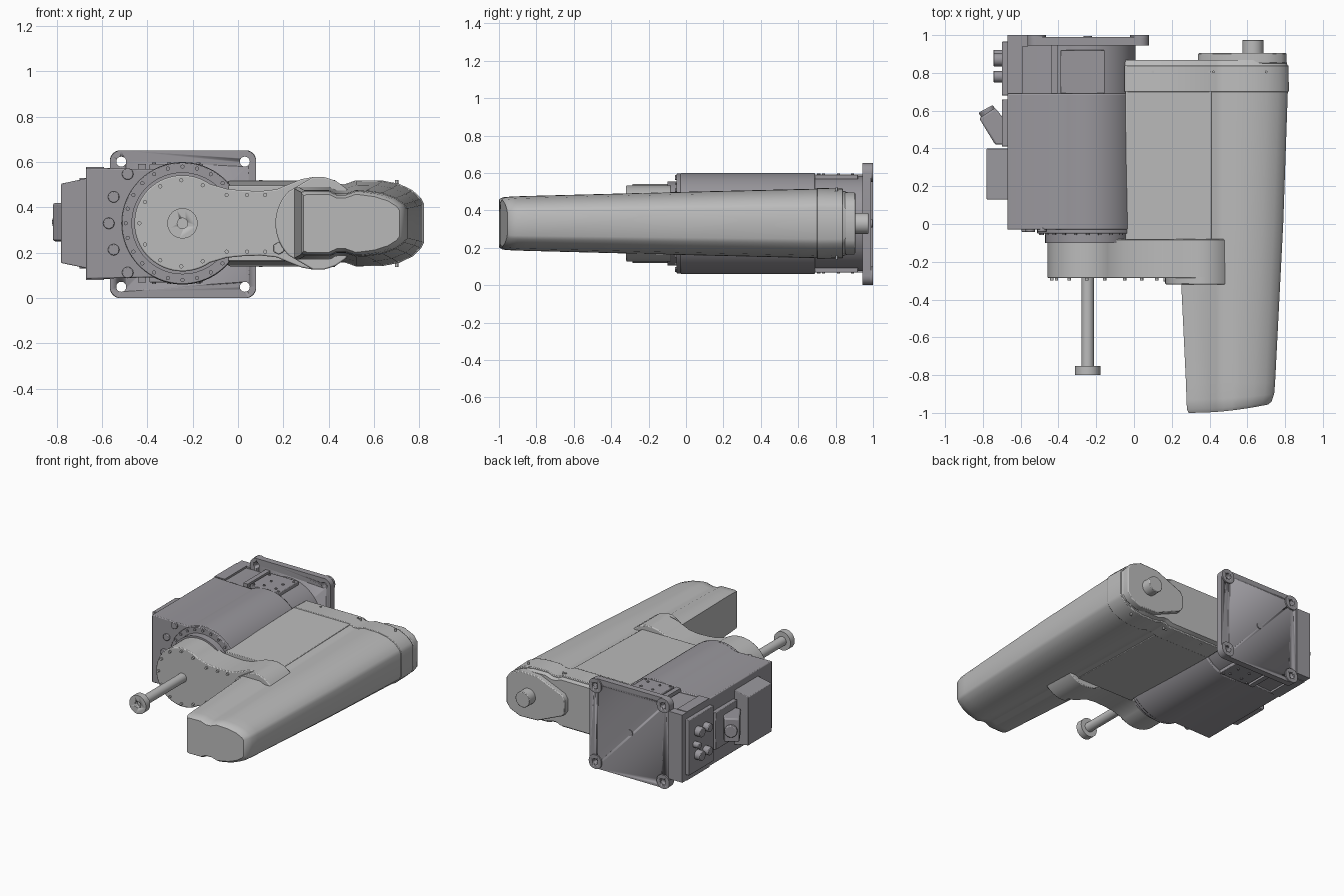
import bpy, bmesh, math
from mathutils import Vector

cube = bpy.data.objects.get("Cube")
if cube:
    bpy.data.objects.remove(cube)

ZC = 0.33            # height of the arm's centre plane
HUB = (-0.245, ZC)   # main joint axis in x, z


def material(name, rgb):
    m = bpy.data.materials.new(name)
    m.use_nodes = True
    m.diffuse_color = (*rgb, 1)
    m.node_tree.nodes["Principled BSDF"].inputs["Base Color"].default_value = (*rgb, 1)
    return m


LIGHT = material("light grey", (0.5, 0.5, 0.5))
DARK = material("purple grey", (0.32, 0.31, 0.335))


def finish(name, bm, mat, bevel=0):
    bmesh.ops.recalc_face_normals(bm, faces=bm.faces)
    me = bpy.data.meshes.new(name)
    bm.to_mesh(me)
    bm.free()
    me.materials.append(mat)
    ob = bpy.data.objects.new(name, me)
    bpy.context.collection.objects.link(ob)
    bpy.ops.object.select_all(action='DESELECT')
    ob.select_set(True)
    bpy.context.view_layer.objects.active = ob
    bpy.ops.object.shade_smooth_by_angle(angle=math.radians(35))
    if bevel:
        mod = ob.modifiers.new("bevel", 'BEVEL')
        mod.width, mod.segments = bevel, 2
        mod.limit_method, mod.angle_limit = 'ANGLE', math.radians(40)
    return ob


def loft(name, rings, mat, bevel=0):
    bm = bmesh.new()
    loops = [[bm.verts.new(p) for p in r] for r in rings]
    n = len(loops[0])
    for a, b in zip(loops, loops[1:]):
        for i in range(n):
            j = (i + 1) % n
            bm.faces.new((a[i], a[j], b[j], b[i]))
    bm.faces.new(loops[0])
    bm.faces.new(loops[-1])
    return finish(name, bm, mat, bevel)


def extrude(name, profile, y0, y1, mat, bevel=0):
    return loft(name, [[(x, y, z) for x, z in profile] for y in (y0, y1)], mat, bevel)


def box(name, x, y, z, mat, bevel=0):
    prof = [(x[0], z[0]), (x[1], z[0]), (x[1], z[1]), (x[0], z[1])]
    return extrude(name, prof, *y, mat, bevel)


def rod(name, a, b, r, mat, bevel=0, sides=32):
    a, b = Vector(a), Vector(b)
    bm = bmesh.new()
    bmesh.ops.create_cone(bm, cap_ends=True, segments=sides, radius1=r, radius2=r,
                          depth=(b - a).length)
    rot = (b - a).to_track_quat('Z', 'Y').to_matrix()
    for v in bm.verts:
        v.co = rot @ v.co + (a + b) / 2
    return finish(name, bm, mat, bevel)


def arc(c, r, a0, a1, n=24):
    steps = [math.radians(a0 + (a1 - a0) * i / n) for i in range(n + 1)]
    return [(c[0] + r * math.cos(t), c[1] + r * math.sin(t)) for t in steps]


def mirrored(upper):
    """Close an upper outline (x, height) about the centre plane."""
    return [(x, ZC + h) for x, h in upper] + [(x, ZC - h) for x, h in reversed(upper) if h > 1e-4]


def rounded(x0, x1, z0, z1, r):
    out = []
    for cx, cz, a in ((x1 - r, z1 - r, 0), (x0 + r, z1 - r, 90),
                      (x0 + r, z0 + r, 180), (x1 - r, z0 + r, 270)):
        out += arc((cx, cz), r, a, a + 90, 6)
    return out


def cut(ob, cutter):
    cutter.hide_render = True
    cutter.hide_set(True)
    mod = ob.modifiers.new("cut", 'BOOLEAN')
    mod.operation, mod.object, mod.solver = 'DIFFERENCE', cutter, 'EXACT'


# Mounting plate with four through holes and raised corner pads
plate = extrude("mounting_plate", rounded(-0.565, 0.08, 0, 0.652, 0.05), 0.945, 0.99, DARK)
for i, (hx, hz) in enumerate((x, z) for x in (-0.515, 0.03) for z in (0.05, 0.602)):
    pad = extrude(f"corner_pad_{i}", rounded(hx - 0.05, hx + 0.05, hz - 0.05, hz + 0.05, 0.045),
                  0.985, 1.0, DARK)
    hole = rod(f"hole_cutter_{i}", (hx, 0.9, hz), (hx, 1.1, hz), 0.022, DARK)
    cut(plate, hole)
    cut(pad, hole)
rod("plate_centre_plug", (-0.245, 0.98, ZC), (-0.245, 0.996, ZC), 0.022, DARK)
box("plate_lower_edge", (-0.45, -0.05), (0.95, 0.985), (0.0, 0.02), DARK)

# Base housing: flat-sided on one side, round on the other, with a stepped rear
def housing(r, side):
    return [(-0.67, ZC - side), (-0.67, ZC + side)] + arc(HUB, r, 118, -118, 48)


extrude("base_housing", housing(0.27, 0.245), -0.03, 0.69, DARK, 0.006)
extrude("base_housing_rear", housing(0.254, 0.237), 0.68, 0.95, DARK)
box("housing_back_wall", (-0.67, -0.56), (0.94, 1.0), (0.085, 0.575), DARK)
for s, label in ((1, "top"), (-1, "bottom")):
    z0, z1 = ZC + s * 0.235, ZC + s * 0.262
    box(f"{label}_service_plate", (-0.39, -0.155), (0.69, 0.92), (min(z0, z1), max(z0, z1)), DARK, 0.004)
    box(f"{label}_housing_rib", (-0.44, -0.405), (0.69, 0.945), (min(z0, z1), max(z0, z1)), DARK)
    box(f"{label}_side_rail", (-0.67, -0.59), (0.69, 0.945), sorted((z0, z1 - s * 0.013)), DARK)
    for i, (bx, by) in enumerate(((-0.37, 0.71), (-0.37, 0.89), (-0.175, 0.71), (-0.175, 0.89),
                                  (-0.305, 0.735), (-0.305, 0.815), (-0.21, 0.735), (-0.21, 0.815))):
        rod(f"{label}_plate_screw_{i}", (bx, by, z0), (bx, by, ZC + s * 0.268), 0.009, DARK, sides=12)

# Joint flange with a ring of bolts
rod("joint_flange", (-0.245, -0.05, ZC), (-0.245, 0, ZC), 0.268, DARK, 0.004, 64)
rod("joint_neck", (-0.245, -0.1, ZC), (-0.245, -0.04, ZC), 0.225, DARK, 0, 64)
for i, (bx, bz) in enumerate(arc(HUB, 0.25, 0, 345, 23)):
    rod(f"flange_bolt_{i}", (bx, -0.058, bz), (bx, -0.04, bz), 0.009, DARK, sides=12)
for i, (bx, bz) in enumerate(arc(HUB, 0.325, 138, 222, 4)):
    rod(f"housing_bolt_{i}", (bx, -0.042, bz), (bx, -0.02, bz), 0.025, DARK, 0.004, 20)

# Side electronics box, angled connector and socket panel
side_box = mirrored([(-0.66, 0.2), (-0.78, 0.175)])
extrude("side_box", side_box, 0.13, 0.4, DARK, 0.004)
box("socket_panel", (-0.7, -0.66), (0.68, 0.965), (0.13, 0.53), DARK, 0.004)
for i, (sy, sz, r) in enumerate(((0.87, 0.42, 0.035), (0.78, 0.42, 0.03), (0.87, 0.25, 0.035),
                                 (0.78, 0.25, 0.03), (0.9, 0.335, 0.022))):
    rod(f"socket_{i}", (-0.69, sy, sz), (-0.745, sy, sz), r, DARK, 0.005, 20)
box("connector_base", (-0.7, -0.66), (0.41, 0.66), (0.2, 0.47), DARK, 0.004)
hood = [(-0.66, 0.42), (-0.735, 0.42), (-0.82, 0.56), (-0.735, 0.615), (-0.66, 0.52)]
loft("connector_hood", [[(x, y, z) for x, y in hood] for z in (0.25, 0.42)], DARK, 0.01)
rod("connector_gland", (-0.755, 0.555, 0.335), (-0.785, 0.61, 0.335), 0.043, DARK, 0.006, 24)

# Link arm: large hub, narrow waist, flared end cradling the forearm
waist = [(-0.05, 0.152), (0.02, 0.145), (0.1, 0.142), (0.17, 0.15)]
flare = [(0.23, 0.175), (0.28, 0.195), (0.33, 0.204), (0.38, 0.204), (0.43, 0.188),
         (0.47, 0.16), (0.49, 0.14)]
hub = [(x, z - ZC) for x, z in arc(HUB, 0.212, 180, 55, 24)]
extrude("link_arm", mirrored(hub + waist + flare), -0.287, -0.08, LIGHT, 0.006)
end_arc = [(x, z - ZC) for x, z in arc((0.365, ZC), 0.2, 180, 135, 10)]
extrude("link_end_cap", mirrored(end_arc + flare[2:]), -0.32, -0.09, LIGHT, 0.006)
bolts = arc(HUB, 0.19, 62, 298, 8)
bolts += [(x, ZC + s * 0.125) for x in (-0.05, 0.04, 0.12) for s in (1, -1)]
for i, (bx, bz) in enumerate(bolts):
    rod(f"link_bolt_{i}", (bx, -0.3, bz), (bx, -0.28, bz), 0.009, LIGHT, sides=12)
rod("link_plug", (0.18, -0.305, 0.22), (0.18, -0.28, 0.22), 0.028, LIGHT, 0.004, 6)

# Output shaft with a bored end disc
rod("output_shaft", (-0.245, -0.79, ZC), (-0.245, -0.28, ZC), 0.033, LIGHT)
disc = rod("shaft_end_disc", (-0.245, -0.8, ZC), (-0.245, -0.752, ZC), 0.067, LIGHT)
bore = rod("bore_cutter", (-0.245, -0.9, ZC), (-0.245, -0.77, ZC), 0.023, LIGHT)
cut(disc, bore)
cut(bpy.data.objects["output_shaft"], bore)


# Forearm: long tapering shell with a shallow groove and rounded outer side
def section(y, left, right, h, bow=0):
    upper = [(left, h * 0.95), (left + 0.015, h), (0.4, h), (0.435, h - 0.016), (0.475, h - 0.016),
             (0.52, h), (right - 0.18, h * 0.99), (right - 0.11, h * 0.92),
             (right - 0.05, h * 0.77), (right - 0.012, h * 0.58), (right, h * 0.45)]
    return [(x, y + bow * ((x - left) / (right - left)) ** 2, z) for x, z in mirrored(upper)]


loft("forearm", [section(0.72, 0.21, 0.815, 0.186), section(0.0, 0.235, 0.79, 0.169),
                 section(-0.84, 0.275, 0.747, 0.147), section(-0.93, 0.278, 0.742, 0.144, 0.03),
                 section(-0.98, 0.28, 0.728, 0.14, 0.04),
                 section(-1.0, 0.29, 0.712, 0.128, 0.045)], LIGHT)
loft("forearm_rear_shell", [section(0.84, -0.05, 0.818, 0.186), section(0.7, -0.05, 0.82, 0.19)],
     LIGHT, 0.004)
inner = [[(x, y, z) for x, z in mirrored([(-0.045, h), (0.41, h)])]
         for y, h in ((0.71, 0.186), (-0.085, 0.167))]
loft("forearm_inner_shell", inner, LIGHT, 0.004)
loft("forearm_end_plate", [section(0.868, -0.045, 0.805, 0.165), section(0.83, -0.05, 0.815, 0.178)], LIGHT)
for i, bx in enumerate((0.1, 0.4, 0.42, 0.7)):
    for s in (1, -1):
        rod(f"shell_screw_{i}_{s}", (bx, 0.805, ZC + s * 0.16), (bx, 0.805, ZC + s * 0.192),
            0.007, LIGHT, sides=12)

# Rear joint cover with stub
cover = mirrored([(0.34, 0.045), (0.36, 0.075), (0.56, 0.16), (0.7, 0.165), (0.78, 0.13), (0.808, 0.09)])
extrude("rear_joint_cover", cover, 0.85, 0.905, LIGHT, 0.006)
rod("rear_joint_stub", (0.63, 0.89, ZC), (0.63, 0.975, ZC), 0.056, LIGHT, 0.004)
